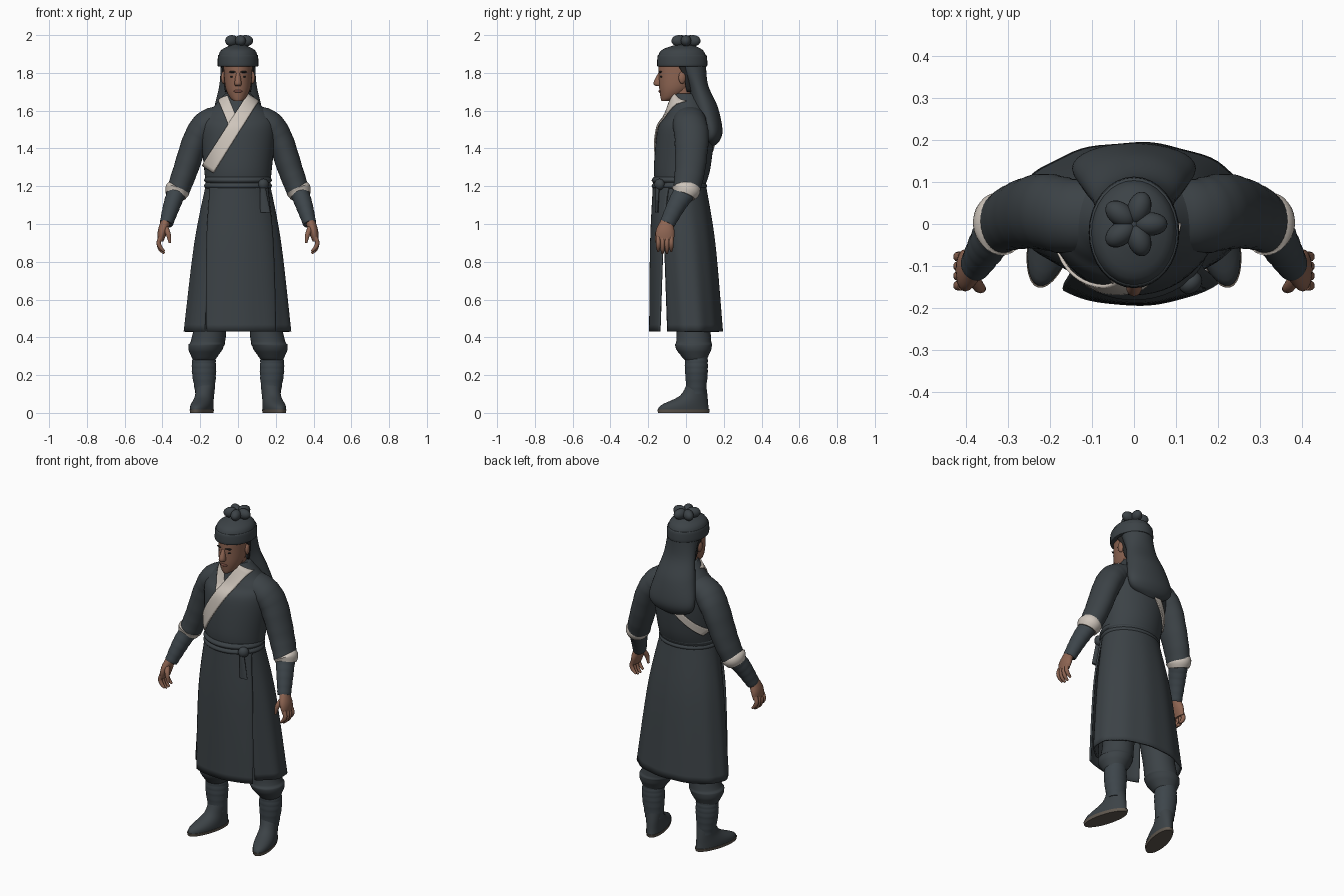
import bpy
import bmesh
from math import sin, cos, sqrt, radians
from mathutils import Matrix, Vector

default_cube = bpy.data.objects.get("Cube")
if default_cube:
    bpy.data.objects.remove(default_cube)


def make_material(name, red, green, blue):
    material = bpy.data.materials.new(name)
    material.use_nodes = True
    shader = material.node_tree.nodes["Principled BSDF"]
    shader.inputs["Base Color"].default_value = (red, green, blue, 1)
    shader.inputs["Roughness"].default_value = .9
    material.diffuse_color = (red, green, blue, 1)
    return material


cloth = make_material("slate cloth", red=.045, green=.055, blue=.062)
wrapping = make_material("blue grey wrapping", red=.047, green=.06, blue=.07)
cream = make_material("cream trim", red=.62, green=.56, blue=.5)
skin_tone = make_material("skin", red=.27, green=.13, blue=.085)
lip_tone = make_material("lips", red=.2, green=.08, blue=.06)
hair_tone = make_material("dark hair", red=.02, green=.02, blue=.02)
sole_tone = make_material("boot sole", red=.12, green=.1, blue=.08)


def ring(height, half_width, half_depth=None, x=0, y=0):
    """One elliptical cross-section; round when no depth is given."""
    return (x, y, height, half_width, half_depth or half_width)


def spline(rows, steps):
    """Smooth curve through the rows."""
    result = []
    final = len(rows) - 1
    for i in range(final):
        start, end = Vector(rows[i]), Vector(rows[i + 1])
        leave = (end - Vector(rows[max(i - 1, 0)])) / 2
        arrive = (Vector(rows[min(i + 2, final)]) - start) / 2
        for k in range(steps):
            t = k / steps
            ease = t * t * (3 - 2 * t)
            result.append(start.lerp(end, ease) + leave * t * (1 - t) ** 2 - arrive * t * t * (1 - t))
    result.append(Vector(rows[final]))
    return result


def finish(name, bm, material, mirrored=False, thickness=0):
    bmesh.ops.recalc_face_normals(bm, faces=bm.faces)
    mesh = bpy.data.meshes.new(name)
    bm.to_mesh(mesh)
    bm.free()
    mesh.shade_smooth()
    mesh.set_sharp_from_angle(angle=radians(50))
    mesh.materials.append(material)
    obj = bpy.data.objects.new(name, mesh)
    bpy.context.collection.objects.link(obj)
    if thickness:
        solid = obj.modifiers.new("thickness", "SOLIDIFY")
        solid.thickness = thickness
        solid.offset = 0
    if mirrored:
        obj.modifiers.new("mirror", "MIRROR")
    return obj


def bridge(bm, loops, closed):
    for upper, lower in zip(loops, loops[1:]):
        count = len(upper)
        for j in range(count if closed else count - 1):
            k = (j + 1) % count
            bm.faces.new((upper[j], upper[k], lower[k], lower[j]))


def loft(name, material, *rings, steps=4, sides=32, tilt=False, ridge=0, ripple=0, mirrored=False,
         top_span=None, bottom_span=None):
    """Skin over rings; spans in degrees from the front make an open sheet."""
    dense = spline(rings, steps)
    final = len(dense) - 1
    bm = bmesh.new()
    loops = []
    for i, (x, y, z, half_width, half_depth) in enumerate(dense):
        across, inward = Vector((1, 0, 0)), Vector((0, 1, 0))
        if tilt:
            tangent = (dense[min(i + 1, final)] - dense[max(i - 1, 0)]).to_3d().normalized()
            across = tangent.cross(inward).normalized()
            inward = across.cross(tangent)
        first, last = 0, 360
        if top_span:
            first, last = Vector(top_span).lerp(Vector(bottom_span), sqrt(i / final))
        loop = []
        for j in range(sides + bool(top_span)):
            angle = radians(first + (last - first) * j / sides)
            swell = 1 + ridge * sin(i * 2) + ripple * i / final * sin(angle * 11)
            offset = across * half_width * sin(angle) - inward * half_depth * cos(angle)
            loop.append(bm.verts.new(Vector((x, y, z)) + offset * swell))
        loops.append(loop)
    bridge(bm, loops, closed=not top_span)
    if not top_span:
        bm.faces.new(loops[0])
        bm.faces.new(loops[-1])
    return finish(name, bm, material, mirrored, thickness=.01 if top_span else 0)


def ball(name, material, at, size, turn=0, mirrored=False):
    bm = bmesh.new()
    bmesh.ops.create_uvsphere(bm, u_segments=20, v_segments=12, radius=1)
    bm.transform(Matrix.Translation(at) @ Matrix.Rotation(radians(turn), 4, "Z") @ Matrix.Diagonal((*size, 1)))
    return finish(name, bm, material, mirrored)


# Robe body
torso = (ring(height=1.2, half_width=.17, half_depth=.13, y=-.03),
         ring(height=1.3, half_width=.18, half_depth=.15, y=-.02),
         ring(height=1.5, half_width=.2, half_depth=.15),
         ring(height=1.57, half_width=.18, half_depth=.12, y=.01),
         ring(height=1.62, half_width=.13, half_depth=.1, y=.01),
         ring(height=1.69, half_width=.07, half_depth=.07))
loft("robe_body", cloth, *torso, steps=6, sides=48)


def strip(name, start, end, half, side, lift):
    """Straight strip laid on the torso; side is -1 in front and 1 behind."""
    start, end = Vector(start), Vector(end)
    normal = (end - start).normalized().orthogonal()
    profile = spline(torso, 6)
    bm = bmesh.new()
    loops = []
    for i in range(25):
        loop = []
        for k in range(-4, 5):
            x, z = start.lerp(end, i / 24) + normal * half * k / 4
            z = min(z, torso[-1][2])
            low, high = next(pair for pair in zip(profile, profile[1:]) if z <= pair[1].z)
            spot = low.lerp(high, (z - low.z) / (high.z - low.z))
            half_width, half_depth = spot[3] + lift, spot[4] + lift
            x = max(-half_width, min(half_width, x))
            y = spot.y + side * half_depth * sqrt(max(0, 1 - (x / half_width) ** 2))
            loop.append(bm.verts.new((x, y, z)))
        loops.append(loop)
    bridge(bm, loops, closed=False)
    finish(name, bm, cream, thickness=.008)


# Crossed collar
strip("collar_band", start=(.08, 1.67), end=(-.16, 1.29), half=.035, side=-1, lift=.007)
strip("inner_lapel", start=(-.08, 1.67), end=(-.02, 1.52), half=.027, side=-1, lift=.003)
strip("back_band", start=(-.17, 1.3), end=(.1, 1.57), half=.02, side=1, lift=.005)

# Sleeves, cuffs and bracers
loft("sleeve", cloth,
     ring(x=.08, y=.02, height=1.57, half_width=.06, half_depth=.08),
     ring(x=.16, y=.02, height=1.53, half_width=.075, half_depth=.09),
     ring(x=.22, y=.03, height=1.45, half_width=.07, half_depth=.09),
     ring(x=.28, y=.02, height=1.28, half_width=.065, half_depth=.08),
     ring(x=.32, height=1.17, half_width=.06, half_depth=.07),
     tilt=True, steps=6, ridge=.012, mirrored=True)
loft("cuff", cream,
     ring(x=.31, height=1.2, half_width=.055, half_depth=.065),
     ring(x=.32, height=1.18, half_width=.066, half_depth=.076),
     ring(x=.33, y=-.01, height=1.15, half_width=.055, half_depth=.06), tilt=True, mirrored=True)
loft("bracer", wrapping,
     ring(x=.32, height=1.18, half_width=.05, half_depth=.06),
     ring(x=.35, y=-.05, height=1.1, half_width=.045, half_depth=.05),
     ring(x=.38, y=-.1, height=1, half_width=.035, half_depth=.04),
     tilt=True, steps=9, ridge=.02, mirrored=True)

# Hands
loft("palm", skin_tone,
     ring(x=.38, y=-.1, height=1.02, half_width=.025, half_depth=.03),
     ring(x=.4, y=-.11, height=.96, half_width=.025, half_depth=.05),
     ring(x=.41, y=-.11, height=.91, half_width=.015, half_depth=.045), tilt=True, sides=20, mirrored=True)
for finger in range(4):
    y = -.147 + finger * .023
    reach = .01 * abs(finger - 1.5)
    loft("finger", skin_tone,
         ring(x=.41, y=y, height=.93, half_width=.012),
         ring(x=.42, y=y, height=.9, half_width=.012),
         ring(x=.41, y=y, height=.86 + reach, half_width=.011),
         ring(x=.39, y=y, height=.84 + reach, half_width=.006),
         tilt=True, sides=10, mirrored=True)
loft("thumb", skin_tone,
     ring(x=.39, y=-.12, height=.99, half_width=.016),
     ring(x=.37, y=-.15, height=.95, half_width=.014),
     ring(x=.36, y=-.155, height=.9, half_width=.007), tilt=True, sides=10, mirrored=True)

# Skirt panels
loft("back_skirt", cloth,
     ring(height=1.21, half_width=.165, half_depth=.13, y=-.03),
     ring(height=.9, half_width=.225, half_depth=.15),
     ring(height=.43, half_width=.28, half_depth=.16, y=.03),
     steps=8, sides=64, ripple=.012, top_span=(50, 310), bottom_span=(39, 321))
loft("front_skirt", cloth,
     ring(height=1.21, half_width=.17, half_depth=.14, y=-.03),
     ring(height=.9, half_width=.23, half_depth=.155, y=-.03),
     ring(height=.43, half_width=.27, half_depth=.16, y=-.03),
     steps=8, ripple=.006, top_span=(-65, 70), bottom_span=(-38, 47))

# Belt with knot and hanging end
for height in (1.2, 1.23):
    loft("belt_wrap", cloth,
         ring(height=height - .02, half_width=.16, half_depth=.13, y=-.035),
         ring(height=height, half_width=.18, half_depth=.147, y=-.035),
         ring(height=height + .02, half_width=.17, half_depth=.135, y=-.035), sides=48)
ball("belt_knot", cloth, at=(.135, -.14, 1.21), size=(.03, .025, .03), turn=40)
loft("belt_end", cloth,
     ring(x=.13, y=-.15, height=1.2, half_width=.015, half_depth=.01),
     ring(x=.145, y=-.155, height=1.06, half_width=.027, half_depth=.008), sides=16)

# Trousers, boots and soles
loft("trouser_leg", cloth,
     ring(x=.1, y=.02, height=.85, half_width=.09, half_depth=.1),
     ring(x=.15, y=.04, height=.43, half_width=.088, half_depth=.09),
     ring(x=.17, y=.04, height=.35, half_width=.094, half_depth=.097),
     ring(x=.18, y=.05, height=.28, half_width=.058), steps=6, ridge=.012, mirrored=True)
loft("shin_wrap", wrapping,
     ring(x=.18, y=.055, height=.3, half_width=.06),
     ring(x=.18, y=.055, height=.22, half_width=.064, half_depth=.06),
     ring(x=.175, y=.055, height=.1, half_width=.05), steps=10, ridge=.018, mirrored=True)
boot = loft("boot", cloth,
            ring(x=.175, y=-.015, height=.01, half_width=.052, half_depth=.14),
            ring(x=.175, y=-.01, height=.04, half_width=.053, half_depth=.13),
            ring(x=.175, y=.04, height=.09, half_width=.048, half_depth=.075),
            ring(x=.175, y=.055, height=.15, half_width=.052), mirrored=True)
sole = loft("sole", sole_tone,
            ring(x=.175, y=-.015, height=0, half_width=.051, half_depth=.14),
            ring(x=.175, y=-.015, height=.017, half_width=.055, half_depth=.144), steps=1, mirrored=True)
ankle = Matrix.Translation((.175, .05, 0))
for part in (boot, sole):
    part.data.transform(ankle @ Matrix.Rotation(radians(15), 4, "Z") @ ankle.inverted())

# Neck, head and face
loft("neck", skin_tone, ring(height=1.6, half_width=.055, y=-.01), ring(height=1.75, half_width=.055, y=-.02))
loft("head", skin_tone,
     ring(height=1.65, half_width=.02, y=-.11),
     ring(height=1.67, half_width=.043, half_depth=.05, y=-.085),
     ring(height=1.72, half_width=.066, half_depth=.087, y=-.055),
     ring(height=1.8, half_width=.075, half_depth=.11, y=-.035),
     ring(height=1.87, half_width=.078, half_depth=.114, y=-.03))
loft("nose", skin_tone,
     ring(height=1.8, half_width=.009, y=-.138),
     ring(height=1.745, half_width=.019, half_depth=.023, y=-.15),
     ring(height=1.73, half_width=.013, y=-.143), sides=16)
ball("lips", lip_tone, at=(0, -.136, 1.703), size=(.023, .009, .008))
ball("eye", hair_tone, at=(.03, -.131, 1.78), size=(.012, .006, .005), turn=14, mirrored=True)
ball("eyebrow", hair_tone, at=(.03, -.136, 1.805), size=(.02, .006, .005), turn=16, mirrored=True)
ball("ear", skin_tone, at=(.077, -.02, 1.775), size=(.012, .02, .033), turn=15, mirrored=True)
loft("hair", hair_tone,
     ring(height=1.86, half_width=.083, half_depth=.115, y=-.03),
     ring(height=1.8, half_width=.079, half_depth=.105, y=-.03),
     ring(height=1.7, half_width=.068, half_depth=.075, y=-.02), top_span=(60, 300), bottom_span=(110, 250))

# Head wrap, band and hanging veil
loft("head_wrap", cloth,
     ring(height=1.84, half_width=.1, half_depth=.125, y=-.02),
     ring(height=1.87, half_width=.105, half_depth=.13, y=-.02),
     ring(height=1.92, half_width=.09, half_depth=.11, y=-.02),
     ring(height=1.95, half_width=.03, half_depth=.04, y=-.01))
loft("wrap_band", cloth,
     ring(height=1.835, half_width=.1, half_depth=.125, y=-.02),
     ring(height=1.84, half_width=.108, half_depth=.133, y=-.02),
     ring(height=1.89, half_width=.106, half_depth=.13, y=-.02),
     ring(height=1.895, half_width=.1, half_depth=.12, y=-.02))
loft("veil", cloth,
     ring(height=1.87, half_width=.09, y=.015),
     ring(height=1.74, half_width=.098, half_depth=.056, y=.06),
     ring(height=1.62, half_width=.125, half_depth=.068, y=.1),
     ring(height=1.5, half_width=.148, half_depth=.06, y=.133),
     ring(height=1.44, half_width=.12, half_depth=.045, y=.133),
     ring(height=1.41, half_width=.03, half_depth=.015, y=.13), steps=6)

# Knotted cloth on top
ball("topknot_core", cloth, at=(0, 0, 1.95), size=(.04, .04, .035))
for fold in range(5):
    turn = fold * 72
    spot = Matrix.Rotation(radians(turn), 3, "Z") @ Vector((.04, 0, 1.97))
    ball("topknot_fold", cloth, at=spot, size=(.04, .028, .03), turn=turn)
